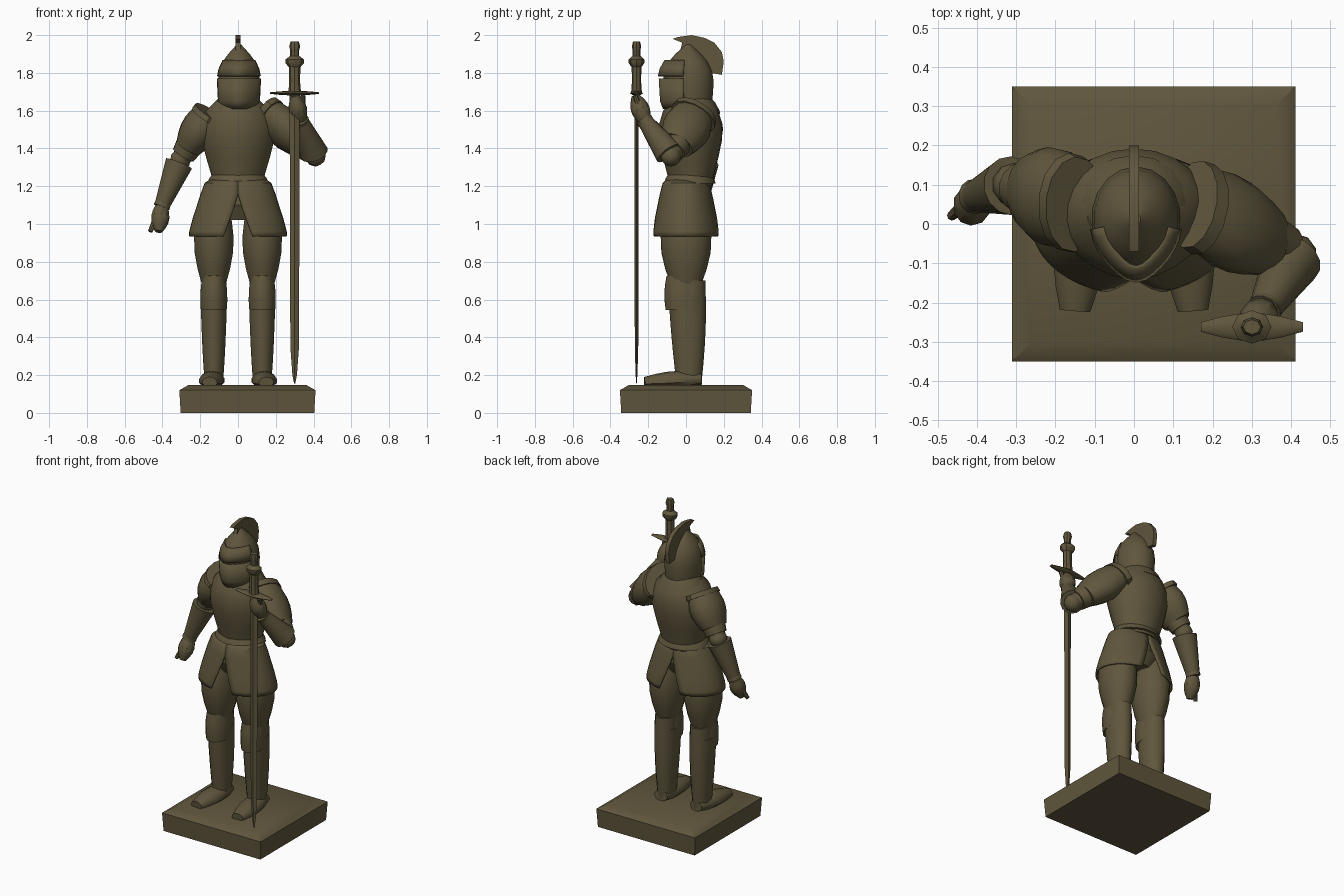
import bpy, bmesh
from math import sin, cos, pi
from mathutils import Vector

if "Cube" in bpy.data.objects:
    bpy.data.objects.remove(bpy.data.objects["Cube"], do_unlink=True)

bronze = bpy.data.materials.new("dark bronze")
bronze.use_nodes = True
bronze.diffuse_color = (.115, .093, .046, 1)
bronze.node_tree.nodes["Principled BSDF"].inputs["Base Color"].default_value = bronze.diffuse_color


def finish(name, bm):
    """Turn a bmesh into a smooth-shaded object that keeps its sharp edges."""
    bmesh.ops.recalc_face_normals(bm, faces=bm.faces)
    mesh = bpy.data.meshes.new(name)
    bm.to_mesh(mesh)
    bm.free()
    mesh.materials.append(bronze)
    part = bpy.data.objects.new(name, mesh)
    bpy.context.collection.objects.link(part)
    for other in bpy.context.selected_objects:
        other.select_set(False)
    part.select_set(True)
    bpy.context.view_layer.objects.active = part
    bpy.ops.object.shade_smooth_by_angle(angle=.6)
    return part


def loft(name, centres, radii, flat=1, sides=14, arc=None, start=0, keel=0, floor=0):
    """Skin elliptical rings along a path; arc gives the end angles of an open plate by height."""
    bm = bmesh.new()
    rows = []
    last = len(centres) - 1
    for i, (centre, radius) in enumerate(zip(centres, radii)):
        along = (centres[min(i + 1, last)] - centres[max(i - 1, 0)]).normalized()
        across = Vector((0, 1, 0)) if abs(along.x) > .9 else Vector((1, 0, 0))
        across = (across - along * across.dot(along)).normalized()
        depth = along.cross(across)
        first, final = arc(centre.z) if arc else (start, start + 2 * pi)
        row = []
        for k in range(sides + 1 if arc else sides):
            angle = first + (final - first) * k / sides
            reach = radius * flat * cos(angle) + keel * max(0, cos(angle)) ** 8
            point = centre + across * radius * sin(angle) - depth * reach
            point.z = max(point.z, floor)
            row.append(bm.verts.new(point))
        rows.append(row)
    for low, high in zip(rows, rows[1:]):
        for k in range(sides):
            j = k + 1 if arc else (k + 1) % sides
            bm.faces.new((low[k], low[j], high[j], high[k]))
    if not arc:
        bm.faces.new(rows[0])
        bm.faces.new(rows[-1])
    part = finish(name, bm)
    if arc:
        plate = part.modifiers.new("Thickness", "SOLIDIFY")
        plate.thickness = .01
        plate.offset = 0
    return part


def stack(name, profile, flat, x=0, y=0, **options):
    """Upright part from (height, half width) pairs."""
    centres = [Vector((x, y, height)) for height, width in profile]
    return loft(name, centres, [width for height, width in profile], flat, **options)


def taper(name, first, final, wide, narrow, bulge=0, steps=5, **options):
    """Straight limb that narrows evenly and swells in the middle."""
    a, b = Vector(first), Vector(final)
    ts = [i / steps for i in range(steps + 1)]
    radii = [wide + (narrow - wide) * t + bulge * sin(pi * t) for t in ts]
    return loft(name, [a.lerp(b, t) for t in ts], radii, **options)


def fin(name, outline, half):
    """Upright plate from a side outline of (y, z) points."""
    bm = bmesh.new()
    near, far = [[bm.verts.new((x, y, z)) for y, z in outline] for x in (-half, half)]
    bm.faces.new(near)
    bm.faces.new(far)
    for k in range(len(outline)):
        bm.faces.new((near[k - 1], near[k], far[k], far[k - 1]))
    return finish(name, bm)


def ball(name, centre, radius):
    bm = bmesh.new()
    bmesh.ops.create_icosphere(bm, subdivisions=2, radius=radius)
    bmesh.ops.translate(bm, verts=bm.verts, vec=centre)
    return finish(name, bm)


def leg(side, s):
    x = s * .128
    taper(side + "_thigh", (x, 0, 1.1), (x, 0, .68), .08, .065, .035, flat=1.25)
    taper(side + "_calf", (x, .015, .7), (x, .015, .16), .065, .05, .008, flat=1.35)
    taper(side + "_knee_plate", (x, -.022, .73), (x, -.012, .55), .06, .071, .007, steps=4, flat=1.35)
    taper(side + "_greave", (x, .005, .62), (x, .015, .23), .072, .055, .002, flat=1.35)
    taper(side + "_shoe", (x, .08, .18), (s * .15, -.22, .16), .045, .04, .025, flat=.75, floor=.148)


def skirt_panel(side, s):
    """Half of the flared skirt, parting from its twin below the belly."""
    def ends(height):
        gap = 1.35 * max(0, 1.16 - height)
        return s * gap, s * (pi - gap)
    stack(side + "_skirt_panel", [(1.235, .14), (1.215, .172), (1.16, .193), (1.1, .212), (1.03, .235),
                                  (.96, .253), (.935, .256)], .69, sides=18, arc=ends)


def arm(side, s, elbow, wrist, tip):
    collar, elbow, wrist, tip = map(Vector, ((s * .15, .05, 1.59), elbow, wrist, tip))
    taper(side + "_upper_arm", collar, elbow, .08, .05)
    taper(side + "_shoulder_plate", collar, collar.lerp(elbow, .75), .078, .07, .025, flat=1.3)
    taper(side + "_shoulder_rim", collar, collar.lerp(elbow, .1), .088, .092, steps=2, flat=1.4)
    taper(side + "_arm_plate", collar.lerp(elbow, .7), collar.lerp(elbow, .9), .074, .064, steps=1)
    ball(side + "_elbow_plate", elbow, .056)
    taper(side + "_gauntlet", elbow.lerp(wrist, .08), wrist, .075, .04)
    taper(side + "_wrist_band", elbow.lerp(wrist, .9), wrist, .042, .045, steps=1)
    taper(side + "_hand", wrist, tip, .035, .02, .022, sides=10)
    taper(side + "_thumb", wrist, tip + Vector((s * .045, 0, 0)), .024, .012, sides=8)


# Square plinth with a sloping rim
stack("plinth", [(0, .5), (.12, .51), (.148, .44)], .97, x=.05, sides=4, start=pi / 4)

# Legs, hips and the split skirt
stack("hips", [(1.02, .12), (1.1, .18), (1.2, .15)], .7, sides=20)
for side, s in (("right", -1), ("left", 1)):
    leg(side, s)
    skirt_panel(side, s)

# Breastplate, waist flange and collar
stack("breastplate", [(1.2, .13), (1.25, .14), (1.35, .17), (1.45, .195), (1.53, .195), (1.6, .17), (1.65, .12)],
      .83, y=.03, sides=22, keel=.01)
stack("waist_flange", [(1.215, .165), (1.24, .155), (1.26, .14)], .83, y=.02, sides=22)
stack("collar", [(1.6, .15), (1.64, .13), (1.67, .1)], .9, y=.04, sides=18)


# Helmet with a keeled visor, brow plate and crest
def face_arc(height):
    return -1.4, 1.4


stack("helmet", [(1.6, .1), (1.65, .108), (1.75, .114), (1.81, .107), (1.86, .087), (1.9, .058), (1.95, .012)],
      1.18, x=.005, y=.012, sides=18)
stack("visor", [(1.61, .095), (1.65, .108), (1.77, .114)], 1.17, x=.005, y=.01, arc=face_arc, keel=.016)
stack("brow_plate", [(1.782, .113), (1.82, .105), (1.865, .084)], 1.19, x=.005, y=.01, arc=face_arc, keel=.02)
fin("crest", [(-.07, 1.98), (-.04, 1.99), (.03, 2), (.1, 1.985), (.15, 1.96), (.19, 1.91), (.2, 1.86),
              (.19, 1.79), (.13, 1.8), (.11, 1.85), (.05, 1.9), (-.03, 1.92), (-.02, 1.96)], .013)

# Lowered right arm and raised left arm
arm("right", -1, (-.305, .1, 1.34), (-.405, .07, 1.09), (-.42, .02, .96))
arm("left", 1, (.41, -.08, 1.36), (.33, -.22, 1.55), (.3, -.27, 1.68))

# Sword resting point down
spot = dict(x=.3, y=-.262)
stack("sword_blade", [(.155, .003), (.2, .012), (.35, .023), (1.69, .027)], .4, sides=4, **spot)
taper("sword_guard", (.17, -.262, 1.693), (.43, -.262, 1.693), .012, .012, .024, flat=.35, sides=8)
stack("sword_grip", [(1.69, .034), (1.75, .029), (1.83, .03), (1.85, .048), (1.87, .05), (1.89, .024),
                     (1.92, .024), (1.94, .029), (1.965, .022)], .85, sides=8, **spot)
